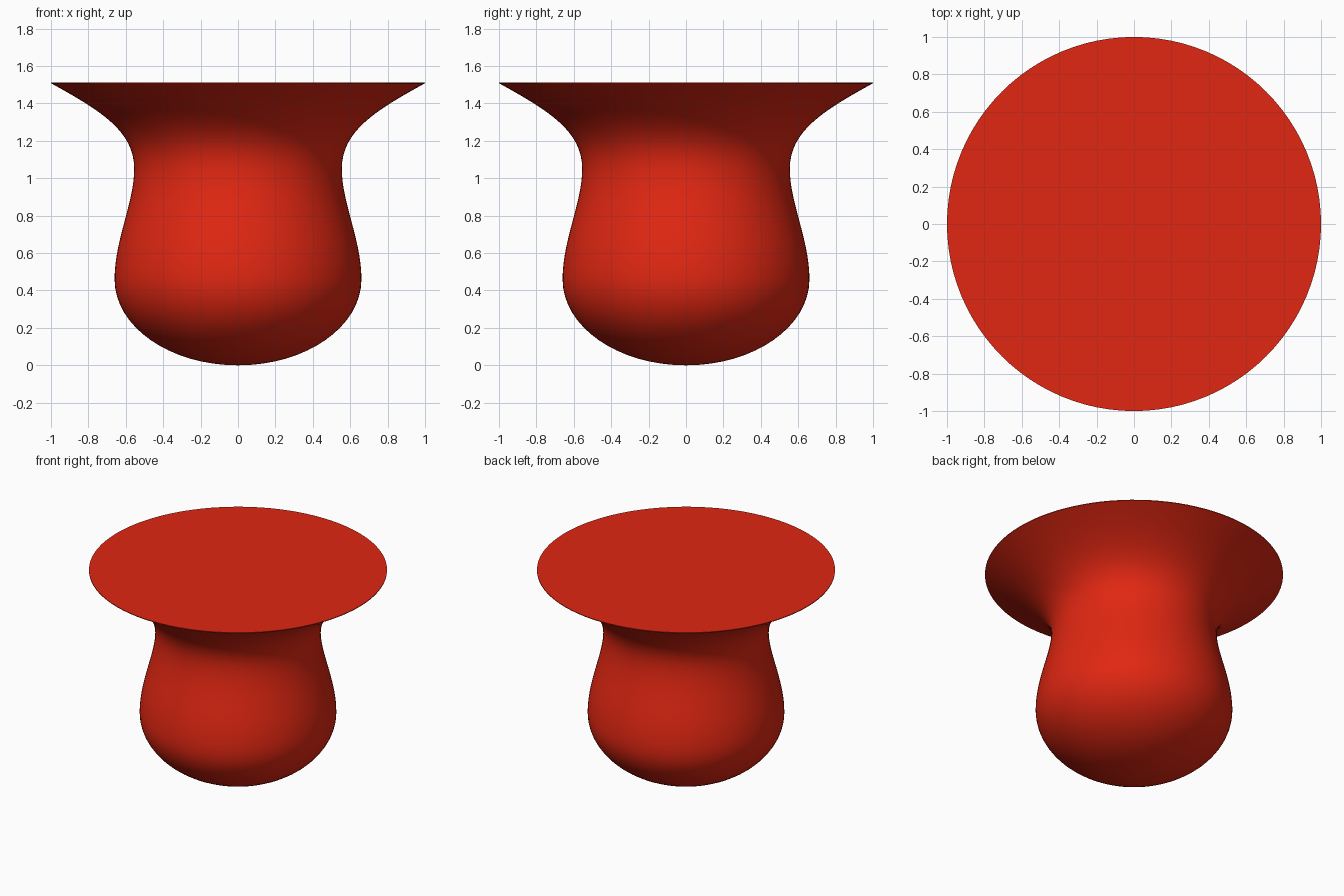
import bpy, bmesh, math
from mathutils import Vector
from mathutils.geometry import interpolate_bezier

if "Cube" in bpy.data.objects:
    bpy.data.objects.remove(bpy.data.objects["Cube"])

SIDES = 96

red = bpy.data.materials.new("bright_red")
red.diffuse_color = (0.75, 0.02, 0.006, 1)
red.use_nodes = True
red.node_tree.nodes["Principled BSDF"].inputs["Base Color"].default_value = red.diffuse_color

# Bezier segments of the profile (radius, height): rounded base, belly to neck, flared rim
segments = [
    ((0, 0), (0.365, 0), (0.66, 0.206), (0.66, 0.46)),
    ((0.66, 0.46), (0.66, 0.67), (0.555, 0.87), (0.555, 1.05)),
    ((0.555, 1.05), (0.555, 1.25), (0.73, 1.36), (1, 1.508)),
]
profile = []
for seg in segments:
    points = interpolate_bezier(*[Vector((r, 0, z)) for r, z in seg], 17)
    profile += points[1:] if profile else points
profile.append(Vector((1, 0, 1.513)))      # thin lip

# Lathe the profile around the vertical axis
bm = bmesh.new()
verts = [bm.verts.new(p) for p in profile]
edges = [bm.edges.new(pair) for pair in zip(verts, verts[1:])]
bmesh.ops.spin(bm, geom=verts + edges, cent=(0, 0, 0), axis=(0, 0, 1),
               angle=math.tau, steps=SIDES, use_duplicate=False)
bmesh.ops.remove_doubles(bm, verts=bm.verts, dist=0.0005)

# Flat lid closing the rim
bmesh.ops.holes_fill(bm, edges=[e for e in bm.edges if e.is_boundary], sides=0)
bmesh.ops.recalc_face_normals(bm, faces=bm.faces)

mesh = bpy.data.meshes.new("flared_pot")
bm.to_mesh(mesh)
bm.free()
mesh.materials.append(red)
pot = bpy.data.objects.new("flared_pot", mesh)
bpy.context.collection.objects.link(pot)

# Smooth body with a crisp rim
bpy.context.view_layer.objects.active = pot
pot.select_set(True)
bpy.ops.object.shade_smooth_by_angle(angle=math.radians(30))
